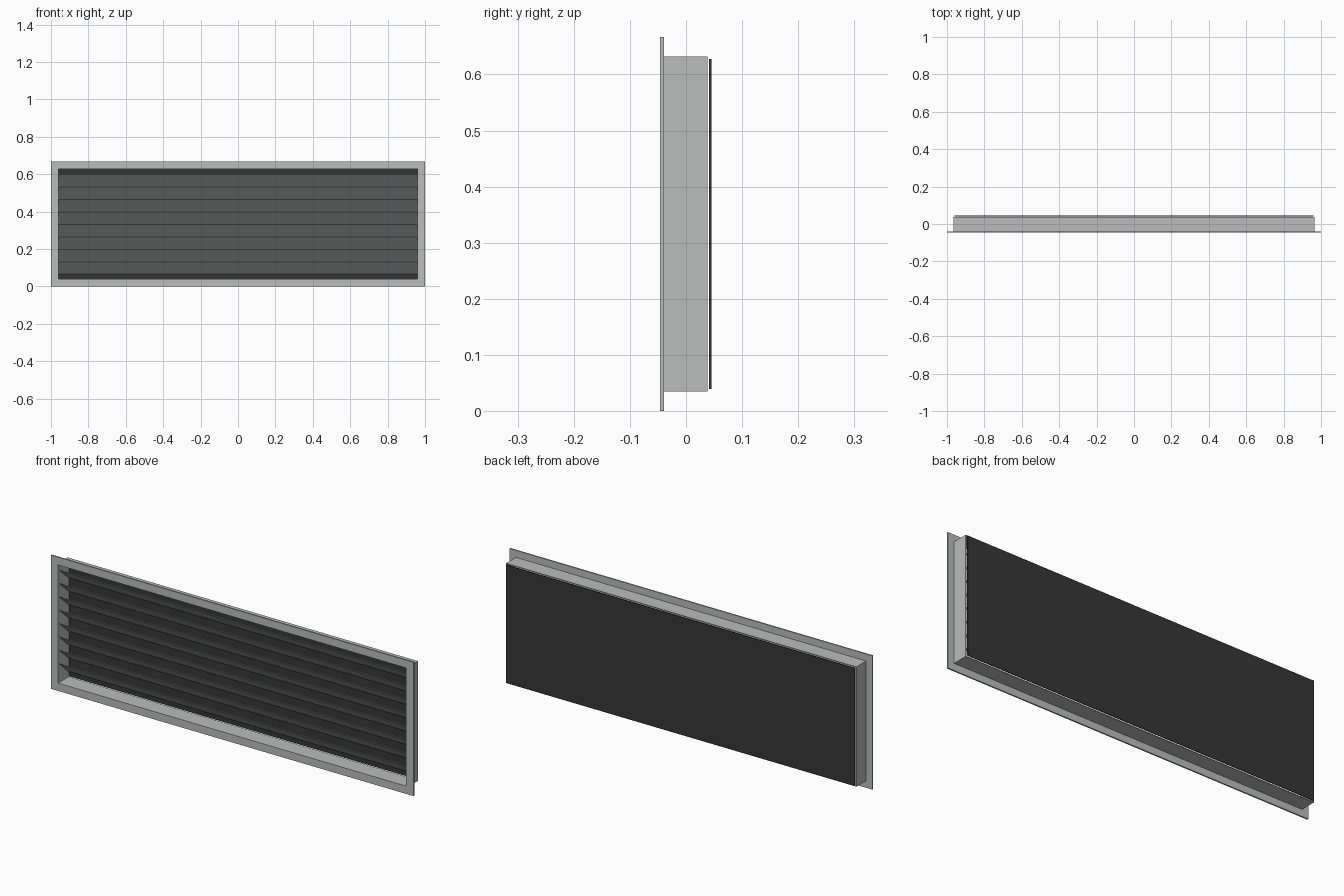
import bpy, bmesh, math
from mathutils import Matrix, Vector

if "Cube" in bpy.data.objects:
    bpy.data.objects.remove(bpy.data.objects["Cube"])


def material(name, rgb):
    m = bpy.data.materials.new(name)
    m.diffuse_color = (*rgb, 1)
    m.use_nodes = True
    m.node_tree.nodes["Principled BSDF"].inputs["Base Color"].default_value = m.diffuse_color
    return m


GREY = material("satin grey metal", (0.49, 0.51, 0.50))
DARK = material("dark backing", (0.037, 0.037, 0.037))
MID_Z = 0.3333


def finish(bm, name, mat):
    bmesh.ops.recalc_face_normals(bm, faces=bm.faces)
    me = bpy.data.meshes.new(name)
    bm.to_mesh(me)
    bm.free()
    me.materials.append(mat)
    ob = bpy.data.objects.new(name, me)
    bpy.context.collection.objects.link(ob)
    return ob


def box(name, size, loc, mat, tilt=0.0):
    bm = bmesh.new()
    bmesh.ops.create_cube(bm, size=1)
    bm.transform(Matrix.Translation(loc) @ Matrix.Rotation(tilt, 4, 'X')
                 @ Matrix.Diagonal((*size, 1)))
    return finish(bm, name, mat)


def ring(name, outer, inner, y0, y1, mat):
    """Rectangular tube along y; outer and inner are half width, half height."""
    bm = bmesh.new()
    corners = [(-1, -1), (1, -1), (1, 1), (-1, 1)]
    loops = [[bm.verts.new((sx * w, y, MID_Z + sz * h)) for sx, sz in corners]
             for (w, h), y in ((outer, y0), (outer, y1), (inner, y1), (inner, y0))]
    for a, b in zip(loops, loops[1:] + loops[:1]):
        for i in range(4):
            j = (i + 1) % 4
            bm.faces.new((a[i], a[j], b[j], b[i]))
    return finish(bm, name, mat)


# Front flange and the duct collar behind it
ring("front_flange", (1.0, 0.3333), (0.96, 0.2945), -0.046, -0.039, GREY)
ring("duct_collar", (0.966, 0.2985), (0.96, 0.2945), -0.039, 0.038, GREY)

# Slanted louvre blades, front edge high
for i in range(8):
    z = MID_Z + (i - 3.5) * 0.0667
    box(f"louvre_blade_{i + 1}", (1.92, 0.095, 0.003), Vector((0, 0, z)), GREY,
        -math.radians(42))

# Dark backing panel, set slightly behind the collar
box("backing_panel", (1.92, 0.004, 0.588), Vector((0, 0.043, MID_Z)), DARK)
